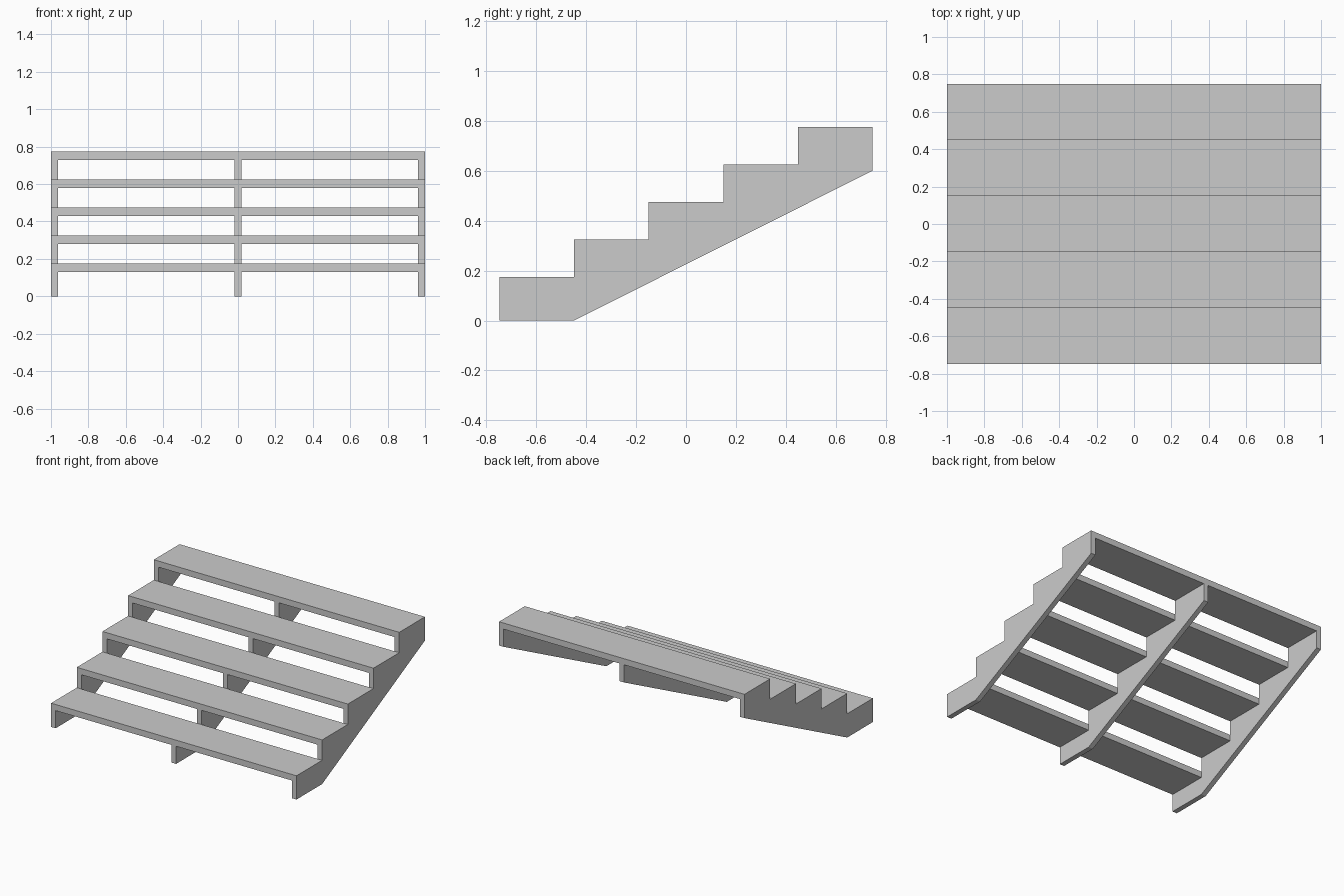
import bpy
import bmesh

cube = bpy.data.objects.get("Cube")
if cube:
    bpy.data.objects.remove(cube, do_unlink=True)

STEPS, RUN, RISE = 5, 0.299, 0.15
FRONT, FIRST_TOP = -0.7475, 0.175
THICK, STRINGER_W = 0.045, 0.037

grey = bpy.data.materials.new("plain grey")
grey.use_nodes = True
grey.diffuse_color = (0.6, 0.6, 0.6, 1)
grey.node_tree.nodes["Principled BSDF"].inputs["Base Color"].default_value = (0.6, 0.6, 0.6, 1)


def extrude_profile(name, profile, x0, x1):
    """Solid made by pushing a (y, z) outline from x0 to x1."""
    bm = bmesh.new()
    face = bm.faces.new([bm.verts.new((x0, y, z)) for y, z in profile])
    grown = bmesh.ops.extrude_face_region(bm, geom=[face])["geom"]
    verts = [g for g in grown if isinstance(g, bmesh.types.BMVert)]
    bmesh.ops.translate(bm, verts=verts, vec=(x1 - x0, 0, 0))
    bmesh.ops.recalc_face_normals(bm, faces=bm.faces)
    mesh = bpy.data.meshes.new(name)
    bm.to_mesh(mesh)
    bm.free()
    mesh.materials.append(grey)
    obj = bpy.data.objects.new(name, mesh)
    bpy.context.collection.objects.link(obj)


# Treads, full width
for i in range(STEPS):
    y0, top = FRONT + i * RUN, FIRST_TOP + i * RISE
    y1 = y0 + RUN
    extrude_profile(f"tread_{i + 1}",
                    [(y0, top - THICK), (y1, top - THICK), (y1, top), (y0, top)], -1, 1)

# Sawtooth stringers with a sloping underside, carrying the treads
outline = [(FRONT, 0)]
for i in range(STEPS):
    y0, seat = FRONT + i * RUN, FIRST_TOP + i * RISE - THICK
    outline += [(y0, seat), (y0 + RUN, seat)]
outline += [(FRONT + STEPS * RUN, 0.6), (FRONT + RUN, 0)]

for name, x in (("right_stringer", -1), ("middle_stringer", -STRINGER_W / 2),
                ("left_stringer", 1 - STRINGER_W)):
    extrude_profile(name, outline, x, x + STRINGER_W)
